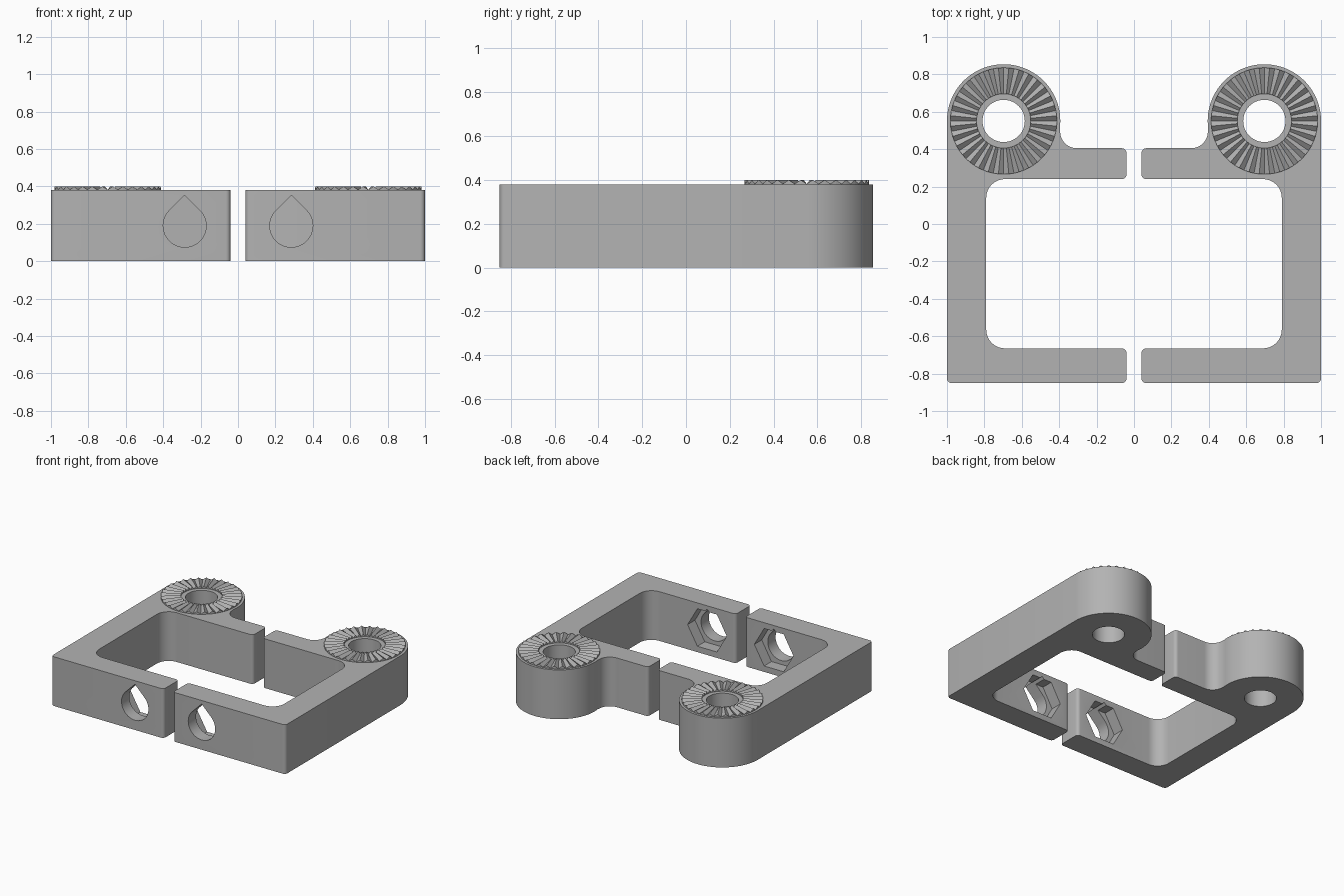
import bpy, bmesh, math
from math import pi, sin, cos

if "Cube" in bpy.data.objects:
    bpy.data.objects.remove(bpy.data.objects["Cube"])

H = 0.38                    # body height
CX, CY, R = 0.697, 0.551, 0.303   # hinge boss
HOLE = 0.113
grey = bpy.data.materials.new("grey plastic")
grey.diffuse_color = (0.45, 0.45, 0.45, 1)
grey.use_nodes = True
grey.node_tree.nodes["Principled BSDF"].inputs["Base Color"].default_value = grey.diffuse_color


def arc(cx, cy, r, a0, a1, n):
    """Points on an arc, angles in degrees."""
    return [(cx + r * cos(math.radians(a0 + (a1 - a0) * i / n)),
             cy + r * sin(math.radians(a0 + (a1 - a0) * i / n))) for i in range(n + 1)]


def make_object(name, bm):
    bmesh.ops.recalc_face_normals(bm, faces=bm.faces)
    me = bpy.data.meshes.new(name)
    bm.to_mesh(me)
    bm.free()
    ob = bpy.data.objects.new(name, me)
    bpy.context.collection.objects.link(ob)
    me.materials.append(grey)
    return ob


def prism(name, pts, vec, place):
    """Extrude a 2D outline; place maps a 2D point to 3D."""
    bm = bmesh.new()
    f = bm.faces.new([bm.verts.new(place(p)) for p in pts])
    ext = bmesh.ops.extrude_face_region(bm, geom=[f])
    bmesh.ops.translate(bm, vec=vec, verts=[v for v in ext["geom"] if isinstance(v, bmesh.types.BMVert)])
    return make_object(name, bm)


def cut(ob, cutter):
    mod = ob.modifiers.new("cut", 'BOOLEAN')
    mod.operation, mod.solver, mod.object = 'DIFFERENCE', 'EXACT', cutter
    bpy.context.view_layer.objects.active = ob
    bpy.ops.object.modifier_apply(modifier=mod.name)
    bpy.data.objects.remove(cutter)


def clamp_half(side, s):
    # C-shaped bracket outline with rounded corners, boss and fillet
    c, f = 0.025, 0.09
    fx, fy = 0.305, 0.405 + f
    t = math.degrees(math.atan2(fy - CY, fx - CX)) % 360   # boss to fillet tangent
    pts = (arc(0.04 + c, -0.85 + c, c, 180, 270, 5) + arc(1 - c, -0.85 + c, c, 270, 360, 5)
           + arc(CX, CY, R, 0, t, 48)
           + arc(fx, fy, f, t - 180, -90, 10)[1:]
           + arc(0.04 + c, 0.405 - c, c, 90, 180, 5) + arc(0.04 + c, 0.24 + c, c, 180, 270, 5)
           + arc(0.69, 0.14, 0.1, 90, 0, 10) + arc(0.69, -0.565, 0.1, 0, -90, 10)
           + arc(0.04 + c, -0.665 - c, c, 90, 180, 5))
    body = prism(side + "_bracket", pts, (0, 0, H), lambda p: (s * p[0], p[1], 0))

    # pivot hole
    cut(body, prism("pivot_cutter", arc(CX, CY, HOLE, 0, 352.5, 47), (0, 0, 1),
                    lambda p: (s * p[0], p[1], -0.3)))
    # teardrop bolt hole through the front arm
    bx, bz, br = 0.285, 0.19, 0.115
    drop = arc(bx, bz, br, 135, 405, 36) + [(bx, bz + br * math.sqrt(2))]
    cut(body, prism("bolt_cutter", drop, (0, 0.6, 0), lambda p: (s * p[0], -1, p[1])))
    # hexagonal nut pocket on the inner side
    cut(body, prism("nut_cutter", arc(bx, bz, 0.167, 0, 300, 5), (0, 0.3, 0),
                    lambda p: (s * p[0], -0.755, p[1])))

    bpy.ops.object.select_all(action='DESELECT')
    body.select_set(True)
    bpy.context.view_layer.objects.active = body
    bpy.ops.object.shade_smooth_by_angle(angle=math.radians(25))

    # ring of radial locking teeth
    n, r0, r1 = 32, 0.145, 0.285
    bm = bmesh.new()
    cols = []
    for i in range(2 * n):
        a = pi * i / n
        z = 0.4 if i % 2 else H + 0.002
        cols.append([bm.verts.new((s * (CX + r * cos(a)), CY + r * sin(a), h))
                     for r, h in ((r0, H - 0.01), (r0, z), (r1, z), (r1, H - 0.01))])
    for i in range(2 * n):
        p, q = cols[i], cols[(i + 1) % (2 * n)]
        for k in range(4):
            bm.faces.new((p[k], p[(k + 1) % 4], q[(k + 1) % 4], q[k]))
    make_object(side + "_locking_teeth", bm)


clamp_half("right", 1)
clamp_half("left", -1)
